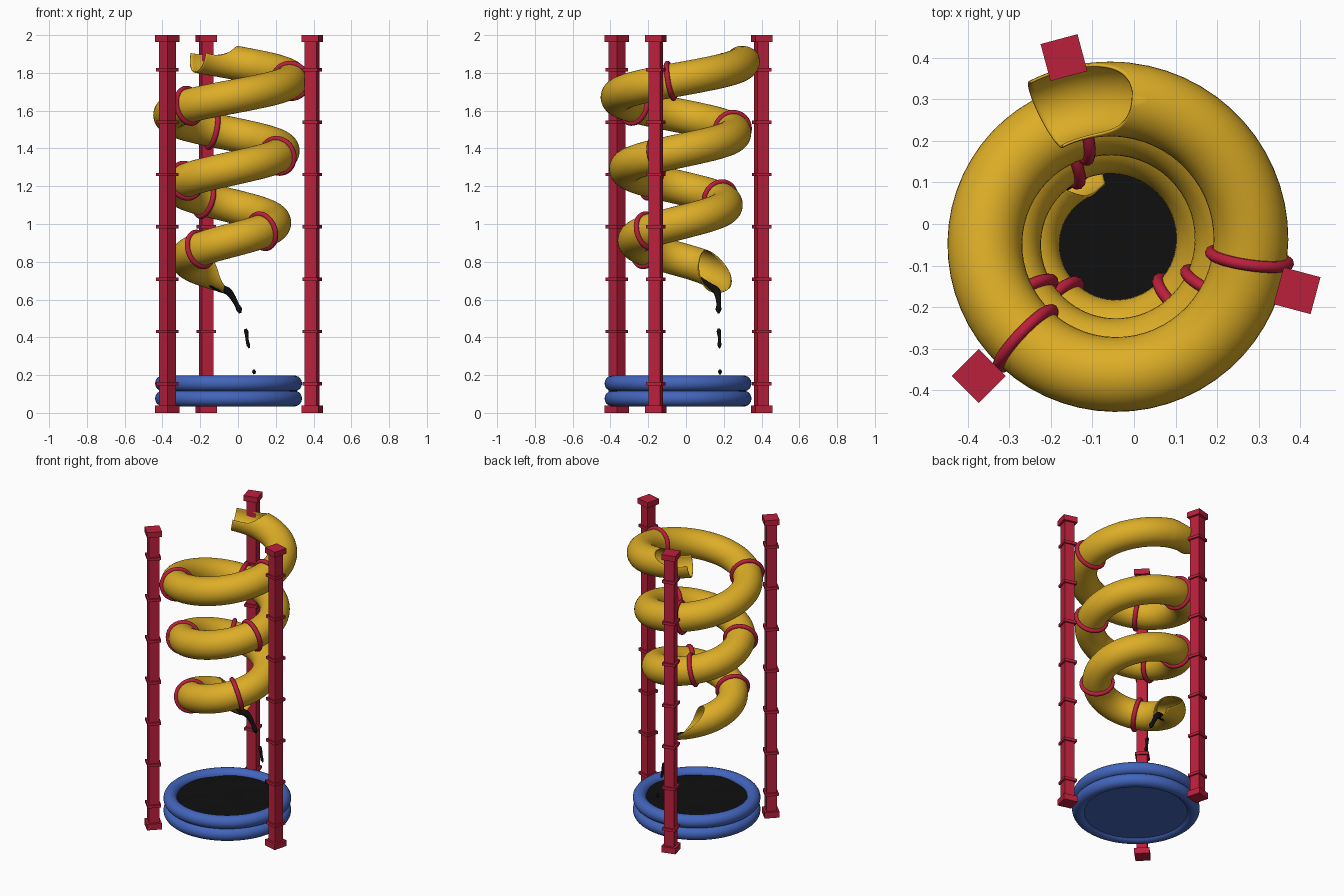
import bpy, bmesh, math, random
from math import radians, cos, sin, pi
from mathutils import Vector, Matrix

if "Cube" in bpy.data.objects:
    bpy.data.objects.remove(bpy.data.objects["Cube"])

random.seed(3)
CX, CY = -0.05, -0.042


def material(name, rgb):
    m = bpy.data.materials.new(name)
    m.diffuse_color = (*rgb, 1)
    m.use_nodes = True
    m.node_tree.nodes["Principled BSDF"].inputs["Base Color"].default_value = m.diffuse_color
    return m


YELLOW = material("yellow", (0.72, 0.42, 0.02))
RED = material("red", (0.50, 0.014, 0.045))
BLUE = material("blue", (0.055, 0.13, 0.50))
BLACK = material("black", (0.005, 0.005, 0.005))


def finish(bm, name, mat, smooth=True):
    me = bpy.data.meshes.new(name)
    bm.to_mesh(me)
    bm.free()
    me.materials.append(mat)
    ob = bpy.data.objects.new(name, me)
    bpy.context.collection.objects.link(ob)
    if smooth:
        bpy.ops.object.select_all(action='DESELECT')
        ob.select_set(True)
        bpy.context.view_layer.objects.active = ob
        bpy.ops.object.shade_smooth_by_angle(angle=radians(40))
    return ob


def add_torus(bm, major, minor, mat, nu=48, nv=12):
    grid = [[bm.verts.new(mat @ Vector(((major + minor * cos(2 * pi * j / nv)) * cos(2 * pi * i / nu),
                                        (major + minor * cos(2 * pi * j / nv)) * sin(2 * pi * i / nu),
                                        minor * sin(2 * pi * j / nv)))) for j in range(nv)] for i in range(nu)]
    for i in range(nu):
        for j in range(nv):
            a, b = grid[i], grid[(i + 1) % nu]
            k = (j + 1) % nv
            bm.faces.new((a[j], b[j], b[k], a[k]))


# Helix: angle phi (degrees) runs clockwise from the back, going down and inward
def path(phi):
    a = radians(90 - phi)
    r = 0.3425 - 0.045 * phi / 360
    return Vector((CX + r * cos(a), CY + r * sin(a), 1.86 - 0.38 * phi / 360))


def frame(phi):
    t = (path(phi + 0.5) - path(phi - 0.5)).normalized()
    a = radians(90 - phi)
    n = Vector((cos(a), sin(a), 0))
    n = (n - t * n.dot(t)).normalized()
    return t, n, t.cross(n)


# Spiral slide tube, cut open at the top of both ends
START, END, TUBE = -28, 1079, 0.09
N_AROUND = 36


def opening(phi):
    if phi < 5:
        u = (phi - START) / (5 - START)
        return radians(80) * (1 - u ** 3) ** 0.45
    if phi > 1027:
        return radians(128) * ((phi - 1027) / (END - 1027)) ** 0.55
    return 0


phis = [START + 33 * (1 - (1 - i / 24) ** 1.6) for i in range(25)]
phis += [5 + 1022 * i / 170 for i in range(1, 171)]
phis += [1027 + 52 * (i / 30) ** 1.6 for i in range(1, 31)]
bm = bmesh.new()
rows = []
for phi in phis:
    t, n, b = frame(phi)
    c, a = path(phi), opening(phi)
    row = []
    for j in range(N_AROUND + 1):
        th = a + (2 * pi - 2 * a) * j / N_AROUND
        row.append(bm.verts.new(c + TUBE * (cos(th) * b + sin(th) * n)))
    rows.append(row)
for p, q in zip(rows, rows[1:]):
    for j in range(N_AROUND):
        bm.faces.new((p[j], q[j], q[j + 1], p[j + 1]))
bmesh.ops.remove_doubles(bm, verts=bm.verts[:], dist=0.0002)
slide = finish(bm, "spiral_slide", YELLOW)
mod = slide.modifiers.new("wall", 'SOLIDIFY')
mod.thickness = 0.006
mod.offset = -1

# Clamp rings around the tube
bm = bmesh.new()
for phi in (97, 222, 343, 473, 598, 690, 851, 942):
    t, n, b = frame(phi)
    m = Matrix((n, b, t)).transposed().to_4x4()
    add_torus(bm, 0.094, 0.014, Matrix.Translation(path(phi)) @ m, 40, 10)
bmesh.ops.recalc_face_normals(bm, faces=bm.faces[:])
finish(bm, "clamp_rings", RED)

# Three square posts with end caps and collars
for k, deg in enumerate((105, 225, 345)):
    a = radians(deg)
    base = Matrix.Translation((CX + 0.458 * cos(a), CY + 0.458 * sin(a), 0)) @ Matrix.Rotation(a, 4, 'Z')
    bm = bmesh.new()

    def block(side, z0, z1):
        m = base @ Matrix.Translation((0, 0, (z0 + z1) / 2)) @ Matrix.Diagonal((side, side, z1 - z0, 1))
        bmesh.ops.create_cube(bm, size=1, matrix=m)

    block(0.064, 0.02, 1.98)
    block(0.092, 0, 0.04)
    block(0.092, 1.964, 2.0)
    for i in range(7):
        z = 0.154 + 0.277 * i
        block(0.084, z - 0.009, z + 0.009)
    finish(bm, f"post_{k + 1}", RED, False)

# Inflatable pool: two stacked rings and a floor
for name, z in (("pool_lower_ring", 0.076), ("pool_upper_ring", 0.156)):
    bm = bmesh.new()
    add_torus(bm, 0.347, 0.042, Matrix.Translation((CX, CY, z)), 64, 18)
    finish(bm, name, BLUE)
bm = bmesh.new()
bmesh.ops.create_cone(bm, cap_ends=True, segments=64, radius1=0.325, radius2=0.325, depth=0.012,
                      matrix=Matrix.Translation((CX, CY, 0.056)))
finish(bm, "pool_floor", BLUE)

# Dark liquid in the pool, gently rippled
bm = bmesh.new()
bmesh.ops.create_cone(bm, cap_ends=True, segments=64, radius1=0.312, radius2=0.312, depth=0.1,
                      matrix=Matrix.Translation((CX, CY, 0.115)))
top = [f for f in bm.faces if f.normal.z > 0.9]
for w in (0.05, 0.06, 0.08):
    bmesh.ops.inset_region(bm, faces=top, thickness=w)
for v in bm.verts:
    if v.co.z > 0.16:
        v.co.z += 0.004 * sin(23 * v.co.x + 2) * cos(19 * v.co.y)
finish(bm, "pool_liquid", BLACK)


# Liquid running out of the tube and breaking into drops
def stream(name, pts):
    bm = bmesh.new()
    cu = bpy.data.curves.new(name, 'CURVE')
    cu.dimensions = '3D'
    cu.bevel_depth = 1
    cu.bevel_resolution = 3
    cu.use_fill_caps = True
    cu.resolution_u = 5
    sp = cu.splines.new('BEZIER')
    sp.bezier_points.add(len(pts) - 1)
    for bp, (x, y, z, r) in zip(sp.bezier_points, pts):
        bp.co = (x, y, z)
        bp.radius = r
        bp.handle_left_type = bp.handle_right_type = 'AUTO'
    ob = bpy.data.objects.new(name, cu)
    bpy.context.collection.objects.link(ob)
    me = bpy.data.meshes.new_from_object(ob.evaluated_get(bpy.context.evaluated_depsgraph_get()))
    bm.from_mesh(me)
    bpy.data.objects.remove(ob)
    finish(bm, name, BLACK)


stream("stream_upper", [(-0.19, 0.075, 0.712, 0.010), (-0.15, 0.105, 0.685, 0.016),
                        (-0.10, 0.14, 0.660, 0.020), (-0.055, 0.162, 0.645, 0.020),
                        (-0.03, 0.17, 0.615, 0.016), (-0.008, 0.173, 0.575, 0.012),
                        (0.006, 0.172, 0.548, 0.016), (0.012, 0.173, 0.528, 0.006)])
stream("stream_middle", [(0.038, 0.174, 0.444, 0.008), (0.043, 0.174, 0.432, 0.012),
                         (0.047, 0.178, 0.395, 0.008), (0.055, 0.177, 0.358, 0.010),
                         (0.060, 0.178, 0.343, 0.004)])
stream("drop", [(0.083, 0.18, 0.230, 0.005), (0.085, 0.18, 0.218, 0.011), (0.087, 0.18, 0.205, 0.005)])
